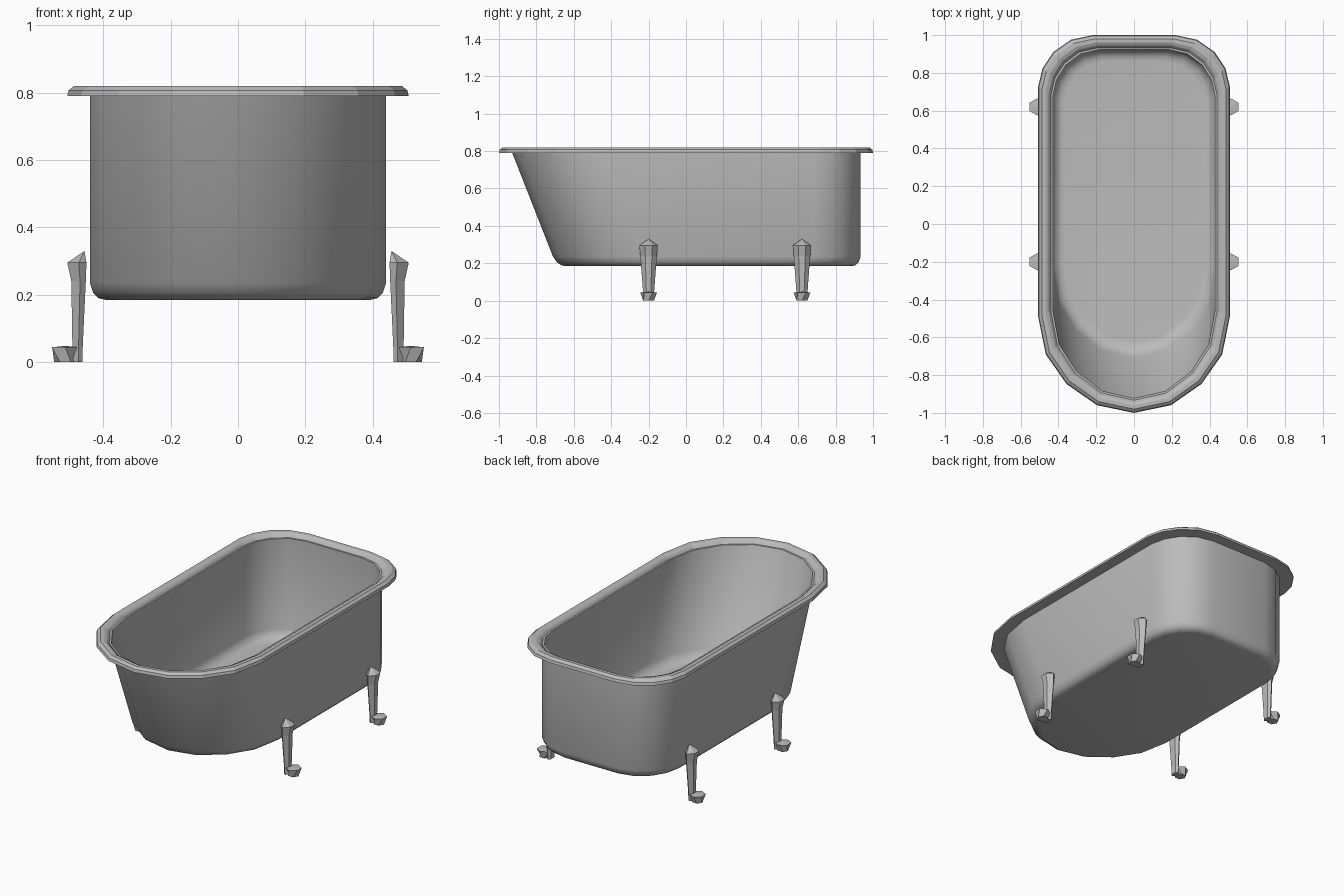
import bpy, bmesh, math

if "Cube" in bpy.data.objects:
    bpy.data.objects.remove(bpy.data.objects["Cube"])

grey = bpy.data.materials.new("enamel_grey")
grey.use_nodes = True
grey.diffuse_color = (0.5, 0.5, 0.5, 1)
grey.node_tree.nodes["Principled BSDF"].inputs["Base Color"].default_value = (0.5, 0.5, 0.5, 1)

# Half outline of the tub wall at rim height, rounded back to wider rounded front
HALF = [(0.19, 0.933), (0.29, 0.91), (0.37, 0.85), (0.42, 0.77), (0.44, 0.68),
        (0.44, -0.46), (0.405, -0.645), (0.31, -0.79), (0.17, -0.895), (0, -0.933)]
OUTLINE = HALF + [(-x, y) for x, y in reversed(HALF[:-1])]
TOP = 0.79


def tub_ring(inset, z):
    """Outline at a height: the front end leans in towards the bottom."""
    lean = 0.4 * max(0, TOP - z)
    centre, half = lean / 2, 0.933 - lean / 2
    ring = []
    for x, y in OUTLINE:
        if y < 0:
            y += lean
        ring.append((x * (0.44 - inset) / 0.44,
                     centre + (y - centre) * (half - inset) / half, z))
    return ring


def loft(name, rings, closed=False, caps=(False, False), tip=None):
    bm = bmesh.new()
    loops = [[bm.verts.new(p) for p in ring] for ring in rings]
    n = len(loops[0])
    pairs = list(zip(loops, loops[1:]))
    if closed:
        pairs.append((loops[-1], loops[0]))
    for a, b in pairs:
        for i in range(n):
            j = (i + 1) % n
            bm.faces.new((a[i], a[j], b[j], b[i]))
    if caps[0]:
        bm.faces.new(loops[0])
    if caps[1]:
        bm.faces.new(loops[-1])
    if tip:
        peak = bm.verts.new(tip)
        for i in range(n):
            bm.faces.new((loops[-1][i], loops[-1][(i + 1) % n], peak))
    bmesh.ops.recalc_face_normals(bm, faces=bm.faces)
    mesh = bpy.data.meshes.new(name)
    bm.to_mesh(mesh)
    bm.free()
    mesh.materials.append(grey)
    obj = bpy.data.objects.new(name, mesh)
    bpy.context.collection.objects.link(obj)
    return obj


# Tub body: outer floor, up the outside, over and down the inside
outer = [(0.045, 0.185), (0.025, 0.19), (0.01, 0.205), (0, 0.235), (0, 0.8)]
inner = [(0.01, 0.8), (0.01, 0.25), (0.022, 0.22), (0.045, 0.203), (0.07, 0.2)]
body = loft("tub_body", [tub_ring(*p) for p in outer + inner], caps=(True, True))
bpy.ops.object.select_all(action="DESELECT")
body.select_set(True)
bpy.context.view_layer.objects.active = body
bpy.ops.object.shade_smooth_by_angle(angle=math.radians(35))

# Rolled rim, faceted
rim = [(-0.067, 0.79), (-0.063, 0.807), (-0.047, 0.82), (-0.027, 0.82),
       (-0.012, 0.812), (0.005, 0.79)]
loft("rim", [tub_ring(*p) for p in rim], closed=True)


def leg_ring(side, y, z, x_in, x_out, width):
    mid = x_in + (x_out - x_in) * 0.4
    half = [(x_in, 0.6), (mid, 1), (x_out, 0.4)]
    section = half + [(x, -w) for x, w in reversed(half)]
    return [(side * x, y + w * width, z) for x, w in section]


def foot_ring(side, y, z, radius, turn):
    return [(side * (0.513 + radius * math.cos(math.tau * (i + turn) / 6)),
             y + radius * math.sin(math.tau * (i + turn) / 6), z) for i in range(6)]


# Four legs, each a tapered post with a pointed knee and a faceted foot
LEG = [(0, 0.462, 0.492, 0.028), (0.05, 0.461, 0.492, 0.03),
       (0.24, 0.452, 0.495, 0.044), (0.295, 0.45, 0.507, 0.05)]
for side, hand in ((1, "left"), (-1, "right")):
    for y, end in ((-0.2, "front"), (0.62, "back")):
        loft(f"{end}_{hand}_leg", [leg_ring(side, y, *p) for p in LEG],
             caps=(True, False), tip=(side * 0.456, y, 0.33))
        loft(f"{end}_{hand}_foot", [foot_ring(side, y, 0, 0.033, 0),
                                    foot_ring(side, y, 0.044, 0.045, 0.5)],
             caps=(True, False), tip=(side * 0.513, y, 0.048))
